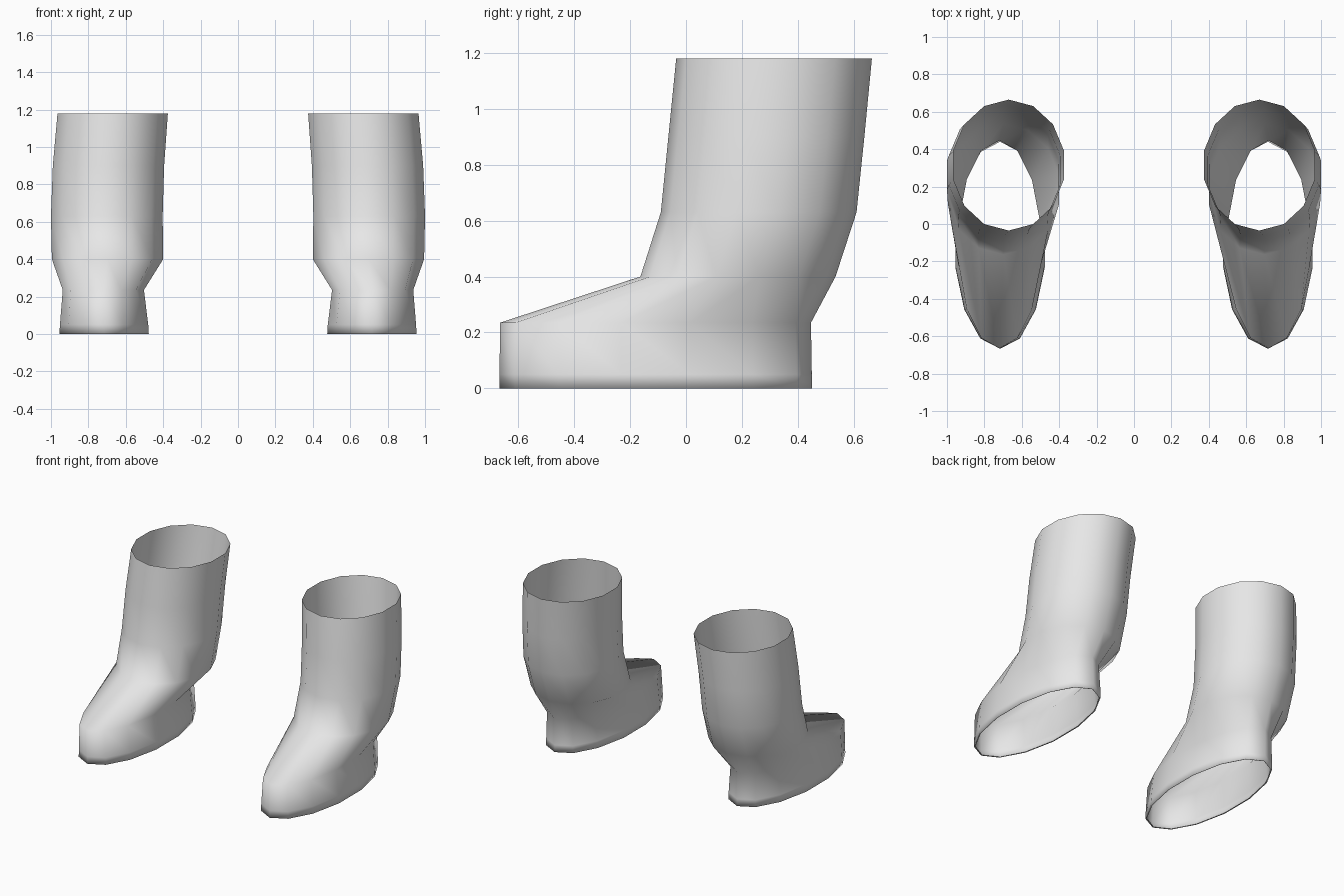
import bpy, bmesh, math

if "Cube" in bpy.data.objects:
    bpy.data.objects.remove(bpy.data.objects["Cube"])

SIDES = 14
# Boot cross-sections, top to bottom: z, x min, x max, y min, y max
RINGS = [
    (1.18, 0.375, 0.965, -0.035, 0.665),
    (0.90, 0.395, 0.990, -0.063, 0.638),
    (0.63, 0.403, 1.000, -0.090, 0.610),
    (0.40, 0.400, 0.995, -0.163, 0.535),
    (0.235, 0.503, 0.937, -0.665, 0.447),
    (0.05, 0.480, 0.952, -0.667, 0.450),
    (0.00, 0.477, 0.955, -0.667, 0.450),
    (0.00, 0.485, 0.947, -0.657, 0.440),   # thin lip turned in under the foot
]

grey = bpy.data.materials.new("light_grey")
grey.diffuse_color = (0.8, 0.8, 0.8, 1)
grey.use_nodes = True
grey.node_tree.nodes["Principled BSDF"].inputs["Base Color"].default_value = grey.diffuse_color


def make_boot(name, side):
    bm = bmesh.new()
    widest = max(math.sin(2 * math.pi * i / SIDES) for i in range(SIDES))
    loops = []
    for z, x0, x1, y0, y1 in RINGS:
        loop = []
        for i in range(SIDES):
            a = 2 * math.pi * i / SIDES
            x = (x0 + x1) / 2 + (x1 - x0) / 2 * math.sin(a) / widest
            y = (y0 + y1) / 2 - (y1 - y0) / 2 * math.cos(a)
            loop.append(bm.verts.new((side * x, y, z)))
        loops.append(loop)
    # Wall between neighbouring rings; shaft and sole stay open
    for up, low in zip(loops, loops[1:]):
        for i in range(SIDES):
            j = (i + 1) % SIDES
            quad = (up[i], low[i], low[j], up[j])
            face = bm.faces.new(quad if side > 0 else quad[::-1])
            face.smooth = True
    mesh = bpy.data.meshes.new(name)
    bm.to_mesh(mesh)
    bm.free()
    mesh.materials.append(grey)
    obj = bpy.data.objects.new(name, mesh)
    bpy.context.collection.objects.link(obj)


# Mirrored pair
make_boot("boot_right_side", 1)
make_boot("boot_left_side", -1)
